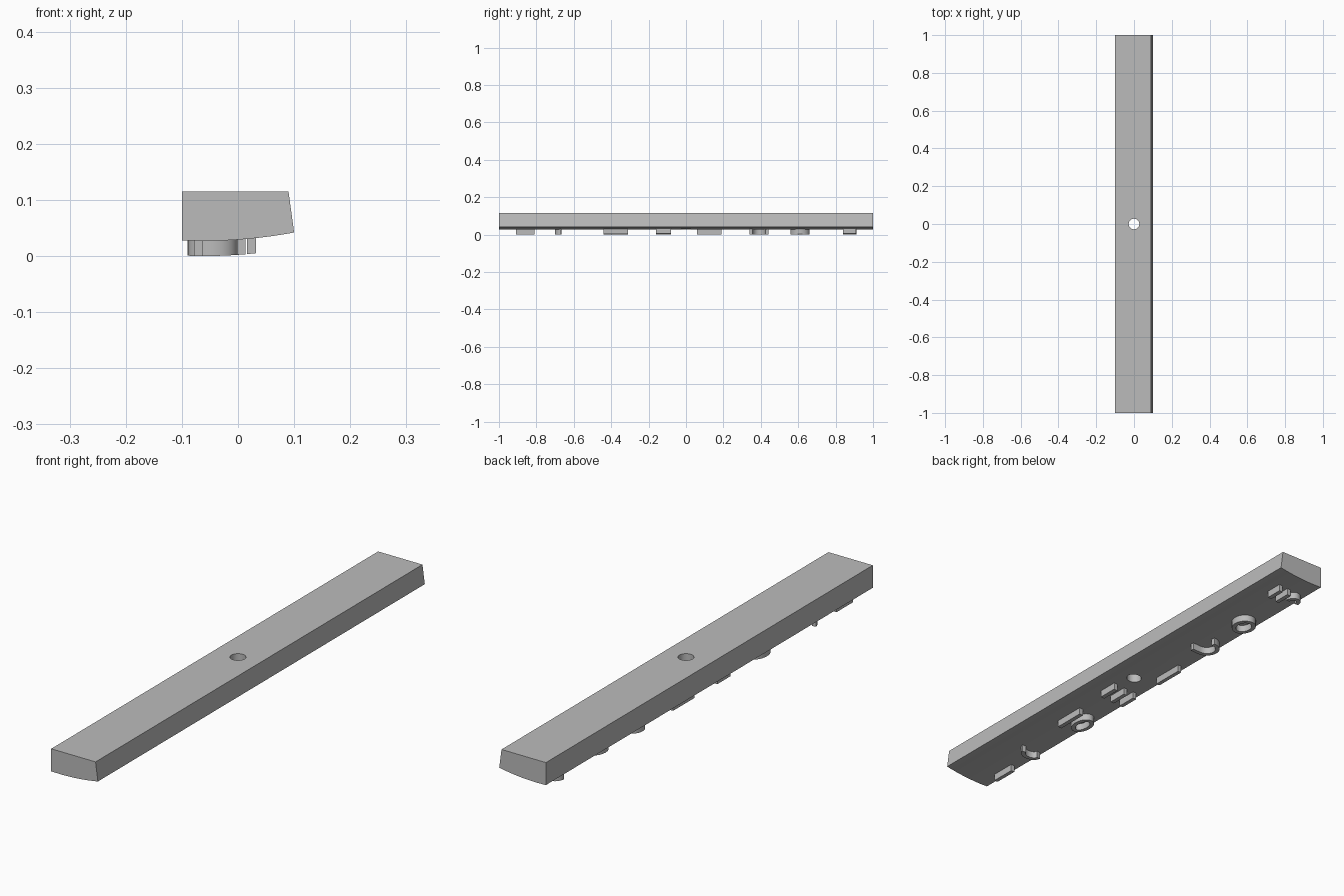
import bpy
from math import cos, sin, pi
from mathutils import Vector

cube = bpy.data.objects.get("Cube")
if cube:
    bpy.data.objects.remove(cube)

grey = bpy.data.materials.new("plain grey")
grey.use_nodes = True
grey.diffuse_color = (0.5, 0.5, 0.5, 1)
grey.node_tree.nodes["Principled BSDF"].inputs["Base Color"].default_value = (0.5, 0.5, 0.5, 1)

RELIEF = 0.027


def under(x):
    """Height of the curved underside."""
    return RELIEF + 0.58 * (x + 0.06) ** 2


def add_mesh(name, verts, faces):
    mesh = bpy.data.meshes.new(name)
    mesh.from_pydata(verts, [], faces)
    mesh.materials.append(grey)
    obj = bpy.data.objects.new(name, mesh)
    bpy.context.collection.objects.link(obj)
    return obj


def ridge(name, path, closed=False, width=0.016):
    """Raised strip along a plan path, following the curved underside."""
    pts = [Vector(p) for p in path]
    n = len(pts)
    verts = []
    for i, p in enumerate(pts):
        a = pts[i - 1] if closed or i else p
        b = pts[(i + 1) % n] if closed or i < n - 1 else p
        d = (b - a).normalized()
        side = Vector((-d.y, d.x)) * width / 2
        for q, drop in ((p + side, -0.005), (p - side, -0.005),
                        (p - side, RELIEF), (p + side, RELIEF)):
            verts.append((q.x, q.y, under(q.x) - drop))
    faces = []
    for i in range(n if closed else n - 1):
        s, e = 4 * i, 4 * ((i + 1) % n)
        for k in range(4):
            m = (k + 1) % 4
            faces.append((s + k, e + k, e + m, s + m))
    if not closed:
        e = 4 * (n - 1)
        faces += [(0, 1, 2, 3), (e + 3, e + 2, e + 1, e)]
    return add_mesh(name, verts, faces)


def arc(cx, cy, rx, ry, start, end, steps=14):
    angles = [start + (end - start) * i / steps for i in range(steps + 1)]
    return [(cx + rx * cos(t), cy + ry * sin(t)) for t in angles]


def rail(name, x, y0, y1):
    return ridge(name, [(x, y0), (x, y1)])


def ring(name, cx, cy, rx, ry):
    return ridge(name, arc(cx, cy, rx, ry, 0, 2 * pi, 24)[:-1], closed=True)


# Bar: end profile with sloped left side and curved underside
curve = [-0.1 + 0.2 * i / 12 for i in range(13)]
profile = [(x, under(x)) for x in curve] + [(0.09, 0.115), (-0.1, 0.115)]
n = len(profile)
verts = [(x, y, z) for y in (-1, 1) for x, z in profile]
faces = [(i, (i + 1) % n, n + (i + 1) % n, n + i) for i in range(n)]
faces = [f[::-1] for f in faces] + [tuple(range(n)), tuple(range(2 * n - 1, n - 1, -1))]
bar = add_mesh("bar", verts, faces)

# Centre hole
bpy.ops.mesh.primitive_cylinder_add(vertices=32, radius=0.028, depth=0.4, location=(0, 0, 0.07))
cutter = bpy.context.object
cutter.name = "hole_cutter"
cutter.hide_render = True
cutter.data.materials.append(grey)
cut = bar.modifiers.new("hole", "BOOLEAN")
cut.operation = "DIFFERENCE"
cut.solver = "EXACT"
cut.object = cutter
bpy.context.view_layer.objects.active = bar
bpy.ops.object.modifier_apply(modifier=cut.name)
bpy.data.objects.remove(cutter)

# Underside ridges, from front to back
rail("front_rail", -0.07, -0.91, -0.81)
ridge("front_hook", arc(-0.045, -0.668, 0.036, 0.025, pi, 2 * pi))
rail("ring_rail", 0.005, -0.44, -0.31)
ring("front_ring", -0.052, -0.37, 0.028, 0.045)
for i, x in enumerate((0.024, -0.025, -0.07)):
    rail(f"middle_rail_{i + 1}", x, -0.16, -0.08)
rail("long_rail", -0.07, 0.06, 0.19)
ridge("open_arch", arc(-0.035, 0.39, 0.045, 0.042, pi / 2, 3 * pi / 2)
      + [(0, 0.348)])
ring("back_ring", -0.04, 0.61, 0.035, 0.043)
for i, x in enumerate((0.024, -0.015)):
    rail(f"back_rail_{i + 1}", x, 0.84, 0.91)
ridge("back_hook", arc(-0.06, 0.875, 0.022, 0.028, 0, pi))

# Consistent outward normals and smooth curved sides with crisp edges
bpy.ops.object.select_all(action="DESELECT")
for obj in bpy.context.collection.objects:
    if obj.type == "MESH" and grey.name in obj.data.materials:
        obj.select_set(True)
bpy.context.view_layer.objects.active = bar
bpy.ops.object.mode_set(mode="EDIT")
bpy.ops.mesh.select_all(action="SELECT")
bpy.ops.mesh.normals_make_consistent(inside=False)
bpy.ops.object.mode_set(mode="OBJECT")
bpy.ops.object.shade_smooth_by_angle(angle=0.5)
